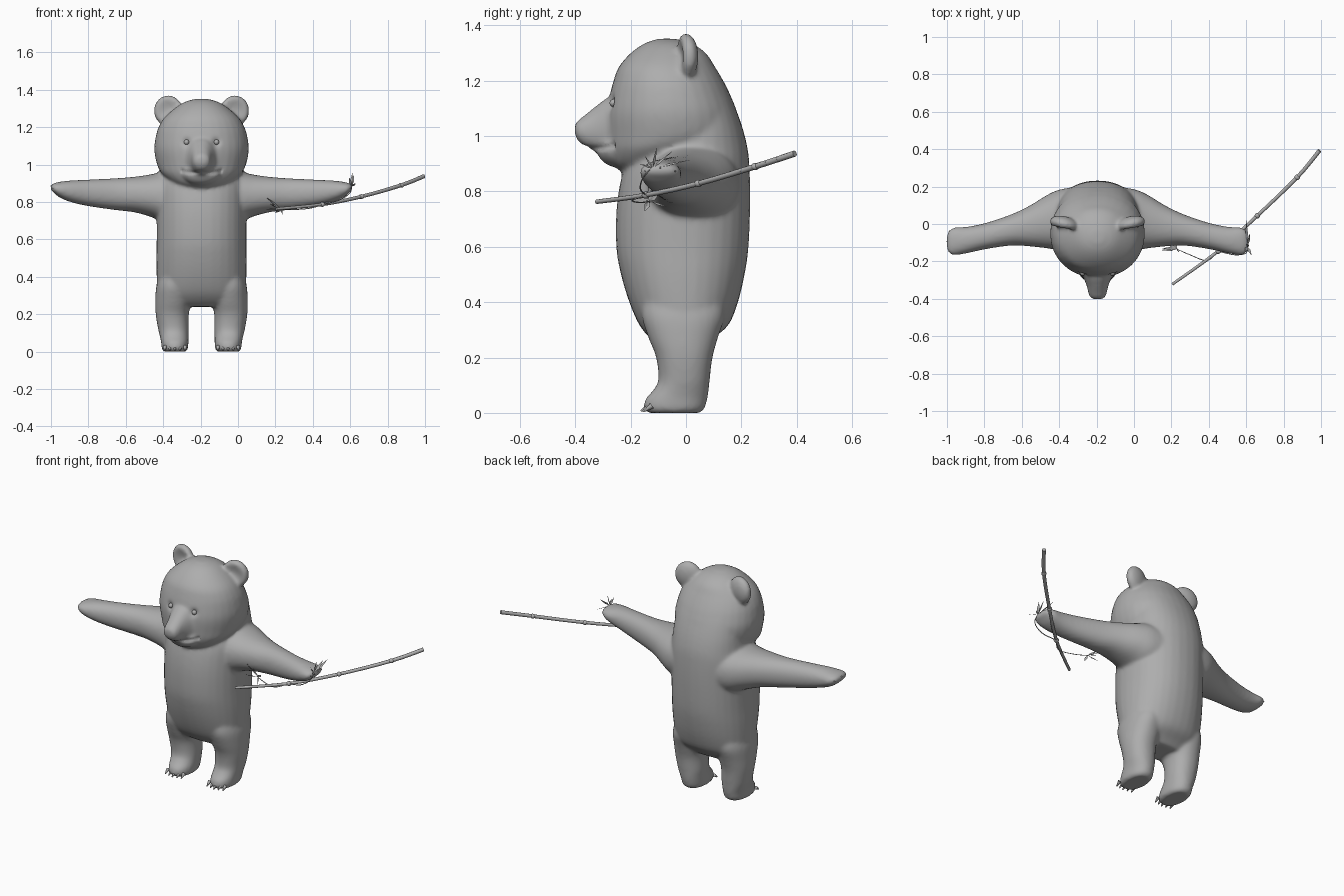
import bpy
import bmesh
from math import cos, sin, pi, exp
from mathutils import Vector, Matrix

if "Cube" in bpy.data.objects:
    bpy.data.objects.remove(bpy.data.objects["Cube"], do_unlink=True)

CX = -0.195  # the bear stands left of the origin

grey = bpy.data.materials.new("plain_grey")
grey.use_nodes = True
grey.diffuse_color = (0.42, 0.42, 0.42, 1)
grey.node_tree.nodes["Principled BSDF"].inputs["Base Color"].default_value = (0.42, 0.42, 0.42, 1)


def finish(name, bm, offset=0.0):
    mesh = bpy.data.meshes.new(name)
    bm.to_mesh(mesh)
    bm.free()
    mesh.materials.append(grey)
    obj = bpy.data.objects.new(name, mesh)
    obj.location.x = offset
    bpy.context.collection.objects.link(obj)
    return obj


def shade(obj, angle=pi / 4):
    bpy.ops.object.select_all(action="DESELECT")
    obj.select_set(True)
    bpy.context.view_layer.objects.active = obj
    bpy.ops.object.shade_smooth_by_angle(angle=angle)


def spline(rows, steps=4):
    """Catmull-Rom interpolation through rows of numbers."""
    rows = [Vector(r) for r in rows]
    out = []
    for i in range(len(rows) - 1):
        p0, p1, p2 = rows[max(i - 1, 0)], rows[i], rows[i + 1]
        p3 = rows[min(i + 2, len(rows) - 1)]
        for k in range(steps):
            t = k / steps
            out.append(p1 + (p2 - p0) * (t / 2)
                       + (p0 * 2 - p1 * 5 + p2 * 4 - p3) * (t * t / 2)
                       + (p1 * 3 - p0 - p2 * 3 + p3) * (t ** 3 / 2))
    return out + [rows[-1]]


def loft(bm, axis, rows, side=1, power=2.2, n=32):
    """Skin rings given as (position on axis, low/high of the other two axes)."""
    def bend(c):
        return (1 if c > 0 else -1) * abs(c) ** (2 / power)
    rings = []
    for t, a0, a1, b0, b1 in spline(rows):
        ring = []
        for k in range(n):
            u = 2 * pi * k / n
            co = [(a0 + a1) / 2 + bend(cos(u)) * (a1 - a0) / 2,
                  (b0 + b1) / 2 + bend(sin(u)) * (b1 - b0) / 2]
            co.insert(axis, t)
            ring.append(bm.verts.new((co[0] * side, co[1], co[2])))
        rings.append(ring)
    faces = [bm.faces.new((r[k], r[(k + 1) % n], s[(k + 1) % n], s[k]))
             for r, s in zip(rings, rings[1:]) for k in range(n)]
    faces += [bm.faces.new(rings[0]), bm.faces.new(rings[-1])]
    bmesh.ops.recalc_face_normals(bm, faces=faces)


def ball(bm, centre, radii, turn=0.0):
    m = Matrix.Translation(centre) @ Matrix.Rotation(turn, 4, "Z") @ Matrix.Diagonal((*radii, 1))
    return bmesh.ops.create_uvsphere(bm, u_segments=24, v_segments=16, radius=1, matrix=m)["verts"]


def cone(bm, a, b, r1, r2, sides=8):
    a, b = Vector(a), Vector(b)
    m = Matrix.Translation((a + b) / 2) @ (b - a).to_track_quat("Z", "Y").to_matrix().to_4x4()
    bmesh.ops.create_cone(bm, cap_ends=True, segments=sides, radius1=r1, radius2=r2,
                          depth=(b - a).length, matrix=m)


def centred(rows):
    return [(z, -w, w, y0, y1) for z, w, y0, y1 in rows]


# Bear body: torso, head, muzzle, limbs and ears fused into one skin
bm = bmesh.new()
loft(bm, 2, centred([
    (.24, .17, -.09, .07), (.27, .215, -.13, .1), (.32, .235, -.17, .155),
    (.4, .24, -.205, .188), (.5, .242, -.235, .212), (.6, .24, -.252, .226),
    (.75, .24, -.25, .232), (.88, .24, -.225, .23), (.96, .225, -.18, .222),
    (1.05, .215, -.14, .198), (1.15, .2, -.12, .158), (1.23, .15, -.1, .11)]))
loft(bm, 2, centred([
    (.875, .06, -.24, -.1), (.9, .145, -.265, 0), (.95, .21, -.28, .1),
    (1, .238, -.285, .18), (1.08, .253, -.287, .185), (1.15, .245, -.275, .16),
    (1.2, .23, -.262, .135), (1.25, .2, -.243, .105), (1.3, .145, -.2, .072),
    (1.335, .09, -.15, .02), (1.352, .03, -.1, -.04)]), power=2.1)
loft(bm, 1, [(y, -w, w, z0, z1) for y, w, z0, z1 in [
    (-.2, .13, .9, 1.16), (-.25, .1, .9, 1.15), (-.29, .075, .92, 1.135),
    (-.33, .058, .945, 1.105), (-.365, .05, .96, 1.077),
    (-.392, .04, .985, 1.055), (-.402, .02, 1.01, 1.04)]])
ball(bm, (0, -.245, .955), (.105, .078, .068))
for s in (-1, 1):
    loft(bm, 0, [
        (.1, -.14, .2, .68, .97), (.2, -.14, .185, .69, .965), (.27, -.13, .155, .72, .948),
        (.36, -.12, .1, .745, .935), (.46, -.115, .052, .757, .927), (.6, -.135, .005, .777, .92),
        (.7, -.157, -.015, .8, .915), (.76, -.166, -.018, .825, .908),
        (.79, -.16, -.03, .85, .9), (.807, -.13, -.06, .865, .89)], side=s)
    loft(bm, 2, [
        (0, .085, .2, -.135, .05), (.015, .073, .212, -.152, .067), (.05, .07, .216, -.147, .077),
        (.08, .07, .222, -.12, .082), (.12, .068, .232, -.1, .086), (.2, .068, .245, -.108, .096),
        (.27, .055, .247, -.135, .115), (.35, .05, .242, -.16, .14), (.42, .07, .22, -.15, .13)], side=s)
    # Cupped ear
    ear = Vector((s * .178, 0, 1.288))
    for v in ball(bm, ear, (.08, .042, .083), s * .25):
        d = v.co - ear
        if d.y < 0:
            v.co.y += .03 * max(0, 1 - (d.x ** 2 + d.z ** 2) / .0045)
bear = finish("bear_body", bm, CX)
bpy.context.view_layer.objects.active = bear
bear.select_set(True)
remesh = bear.modifiers.new("fuse", "REMESH")
remesh.mode = "VOXEL"
remesh.voxel_size = .0095
relax = bear.modifiers.new("relax", "SMOOTH")
relax.factor = .5
relax.iterations = 9
for name in ("fuse", "relax"):
    bpy.ops.object.modifier_apply(modifier=name)

# Press in the smile, chin groove and eye sockets
for v in bear.data.vertices:
    x, y, z = v.co
    if y < -.2 and z > .88:
        x = abs(x)
        smile = .958 + 2.2 * (x - .045) ** 2
        push = 0
        if x < .11:
            push += .012 * exp(-((z - smile) / .008) ** 2)
        push += .014 * exp(-((x - .08) ** 2 + (z - 1.12) ** 2) / .0004)
        v.co.y += push
bear.data.materials.clear()
bear.data.materials.append(grey)
shade(bear, pi)

# Eyes
bm = bmesh.new()
for s in (-1, 1):
    ball(bm, (s * .08, -.262, 1.12), (.014, .014, .014))
shade(finish("eyes", bm, CX))

# Claws on feet and paws
bm = bmesh.new()
for s in (-1, 1):
    for i in range(5):
        x = s * (.088 + .027 * i)
        arc = .012 * abs(i - 2) / 2
        cone(bm, (x, -.135 + arc, .026), (x, -.163 + arc, .006), .011, .003)
        y = -.147 + .027 * i
        cone(bm, (s * (.782 - arc), y, .883 - arc), (s * (.808 - arc), y, .886 - arc), .01, .002)
shade(finish("claws", bm, CX))


def tube(bm, points, r1, r2, sides=10):
    rows = spline(points)
    for i, (a, b) in enumerate(zip(rows, rows[1:])):
        f, g = i / (len(rows) - 1), (i + 1) / (len(rows) - 1)
        cone(bm, a, b, r1 + (r2 - r1) * f, r1 + (r2 - r1) * g, sides)


def leaf(bm, base, tip, width):
    """Folded pointed blade."""
    base, tip = Vector(base), Vector(tip)
    along = tip - base
    across = along.cross(Vector((.3, .5, .8))).normalized() * width
    fold = along.cross(across).normalized() * width * .3
    mid = base + along * .4
    b, t, m = [bm.verts.new(p) for p in (base, tip, mid + fold)]
    for k in (-1, 1):
        e = bm.verts.new(mid + across * k)
        bm.faces.new((b, e, m))
        bm.faces.new((e, t, m))


# Bamboo pole with raised joints
joints = [(.45, -.145, .787), (.66, .045, .829), (.873, .25, .89)]
bm = bmesh.new()
tube(bm, [(.205, -.322, .763), joints[0], joints[1], joints[2], (.992, .393, .937)], .008, .0115)
for p in joints:
    ball(bm, p, (.015, .015, .013))
shade(finish("bamboo_pole", bm))

# Thin twigs growing from the joint
bm = bmesh.new()
tube(bm, [joints[0], (.39, -.195, .768), (.3, -.165, .76), (.22, -.13, .765)], .003, .002, 6)
tube(bm, [joints[0], (.54, -.165, .81), (.6, -.155, .85), (.605, -.12, .89)], .003, .002, 6)
shade(finish("bamboo_twigs", bm))

# Leaf clusters at the twig ends
bm = bmesh.new()
for tip in [(.15, -.13, .825), (.145, -.14, .76), (.2, -.06, .742), (.24, -.15, .728), (.17, -.1, .79)]:
    leaf(bm, (.23, -.133, .765), tip, .011)
for tip in [(.612, -.105, .96), (.595, -.15, .93), (.62, -.05, .945), (.6, .02, .915), (.63, -.17, .9)]:
    leaf(bm, (.605, -.12, .885), tip, .009)
finish("bamboo_leaves", bm)
